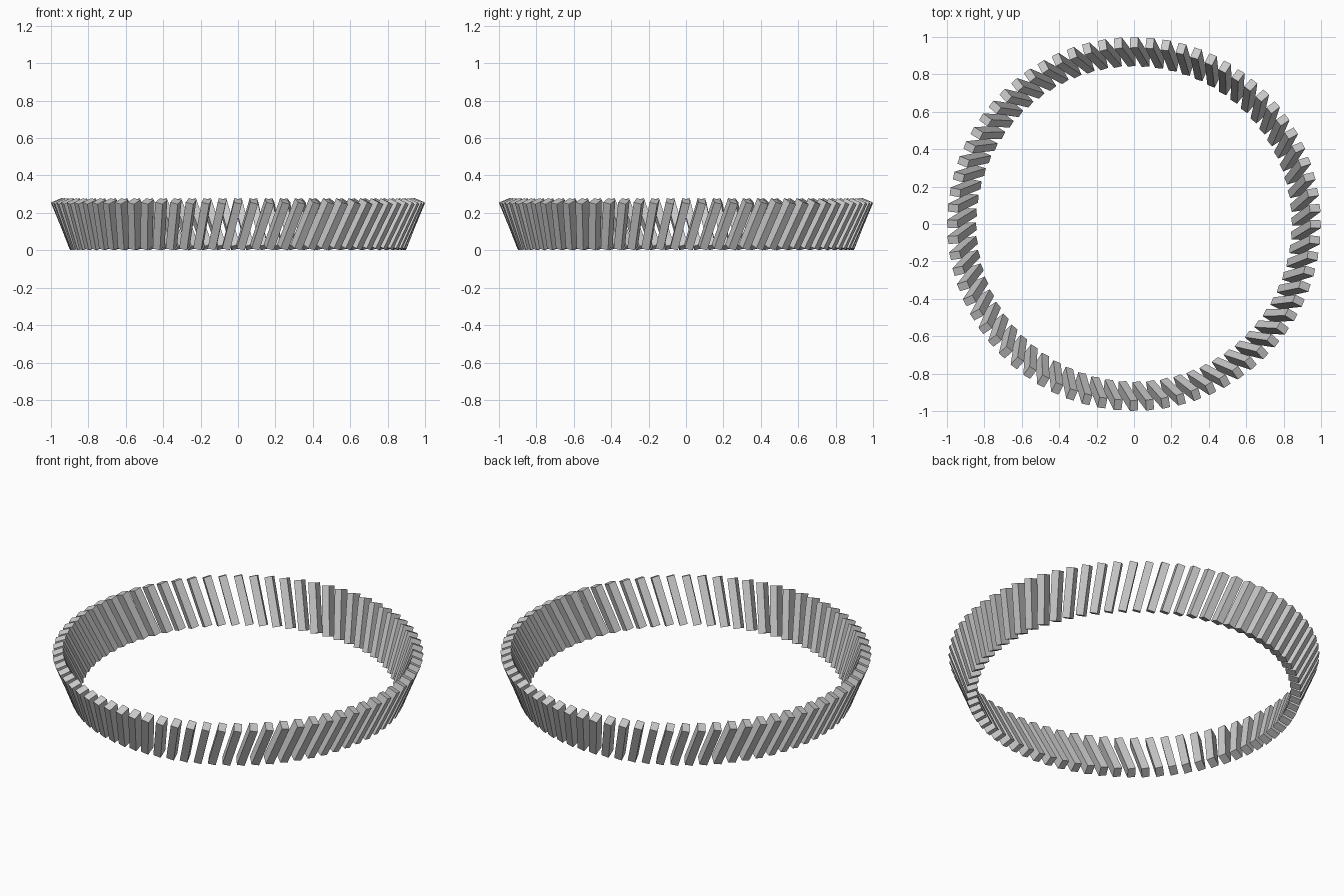
import bpy, bmesh
from math import radians, pi, atan2, hypot
from mathutils import Matrix, Vector

if "Cube" in bpy.data.objects:
    bpy.data.objects.remove(bpy.data.objects["Cube"])

COUNT = 72                              # slats around the ring
WIDTH, DEPTH, LENGTH = 0.043, 0.06, 0.274
TILT, ROLL = radians(22), radians(14)   # outward flare, sideways lean

# One leaning slat: local x = tangent, y = outward (flipped to -y front), z = up
lean = Matrix.Rotation(TILT, 4, 'X') @ Matrix.Rotation(ROLL, 4, 'Y')
size = Matrix.Diagonal((WIDTH, DEPTH, LENGTH, 1))
corners = [lean @ size @ Vector((x, y, z))
           for x in (-.5, .5) for y in (-.5, .5) for z in (-.5, .5)]
top = lean @ Vector((0, 0, LENGTH / 2))
lift = -min(c.z for c in corners)

# Radius that puts the outermost corner 1 unit from the axis
radius = 0.9
for _ in range(20):
    radius += 1.0 - max(hypot(c.x, c.y - radius) for c in corners)

# Turn the ring so the slat tops fall on the main axes
phase = -atan2(top.x, radius - top.y)

bm = bmesh.new()
for i in range(COUNT):
    place = (Matrix.Rotation(phase + 2 * pi * i / COUNT, 4, 'Z')
             @ Matrix.Translation((0, -radius, lift)))
    bmesh.ops.create_cube(bm, size=1, matrix=place @ lean @ size)

mesh = bpy.data.meshes.new("slat_ring")
bm.to_mesh(mesh)
bm.free()
bpy.context.collection.objects.link(bpy.data.objects.new("slat_ring", mesh))
